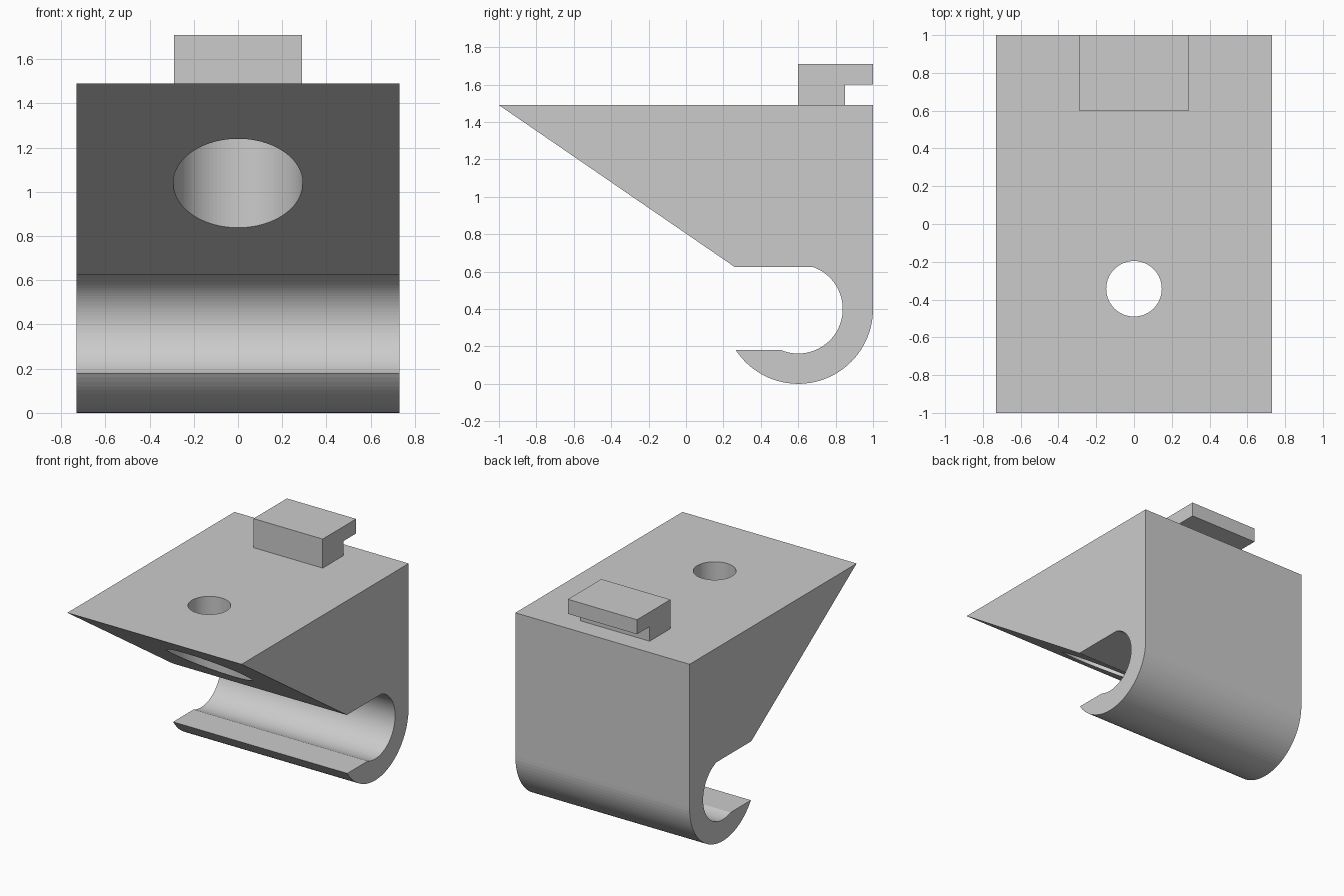
import bpy, bmesh
from math import sin, cos, asin, pi

if "Cube" in bpy.data.objects:
    bpy.data.objects.remove(bpy.data.objects["Cube"])

HALF_W = 0.73            # half width of the body
TOP = 1.49               # top plate height
CY, CZ = 0.6, 0.4        # hook centre (y, z)
R_OUT, R_IN = 0.4, 0.238
LIP_Z, SLOT_Z = 0.18, 0.625


def arc(r, a0, a1, n):
    """Points (y, z) on a circle round the hook centre."""
    return [(CY + r * cos(a0 + (a1 - a0) * i / n),
             CZ + r * sin(a0 + (a1 - a0) * i / n)) for i in range(n + 1)]


def extrude_profile(name, pts, half):
    """Solid from a (y, z) profile swept along x from -half to half."""
    bm = bmesh.new()
    face = bm.faces.new([bm.verts.new((-half, y, z)) for y, z in pts])
    res = bmesh.ops.extrude_face_region(bm, geom=[face])
    verts = [g for g in res["geom"] if isinstance(g, bmesh.types.BMVert)]
    bmesh.ops.translate(bm, verts=verts, vec=(2 * half, 0, 0))
    bmesh.ops.recalc_face_normals(bm, faces=bm.faces)
    me = bpy.data.meshes.new(name)
    bm.to_mesh(me)
    bm.free()
    ob = bpy.data.objects.new(name, me)
    bpy.context.collection.objects.link(ob)
    return ob


def cylinder(name, r, z0, z1):
    """Vertical cylinder on the screw axis."""
    bpy.ops.mesh.primitive_cylinder_add(vertices=96, radius=r, depth=z1 - z0,
                                        location=(0, -0.343, (z0 + z1) / 2))
    ob = bpy.context.object
    ob.name = name
    return ob


def combine(target, tool, operation):
    """Apply a boolean and discard the tool object."""
    tool.hide_render = True
    mod = target.modifiers.new(operation, 'BOOLEAN')
    mod.operation, mod.object, mod.solver = operation, tool, 'EXACT'
    bpy.context.view_layer.objects.active = target
    bpy.ops.object.modifier_apply(modifier=mod.name)
    bpy.data.objects.remove(tool, do_unlink=True)


# Wedge body with the rounded hook below
lip_out = -pi + asin((CZ - LIP_Z) / R_OUT)
lip_in = -pi + asin((CZ - LIP_Z) / R_IN)
slot_in = asin((SLOT_Z - CZ) / R_IN)
profile = [(-1, TOP), (1, TOP)]
profile += arc(R_OUT, 0, lip_out, 40)
profile += arc(R_IN, lip_in, slot_in, 48)
profile += [(0.26, SLOT_Z)]
body = extrude_profile("hook_bracket", profile, HALF_W)

# Notched tab on top, its foot sunk into the body
tab = extrude_profile("top_tab", [(0.6, TOP - 0.05), (0.85, TOP - 0.05), (0.85, 1.60),
                                  (1, 1.60), (1, 1.71), (0.6, 1.71)], 0.29)
combine(body, tab, 'UNION')

# Screw hole with a wide counterbore from the sloping underside
combine(body, cylinder("counterbore_cutter", 0.293, 0.3, 1.29), 'DIFFERENCE')
combine(body, cylinder("screw_hole_cutter", 0.147, 1.0, 1.6), 'DIFFERENCE')
